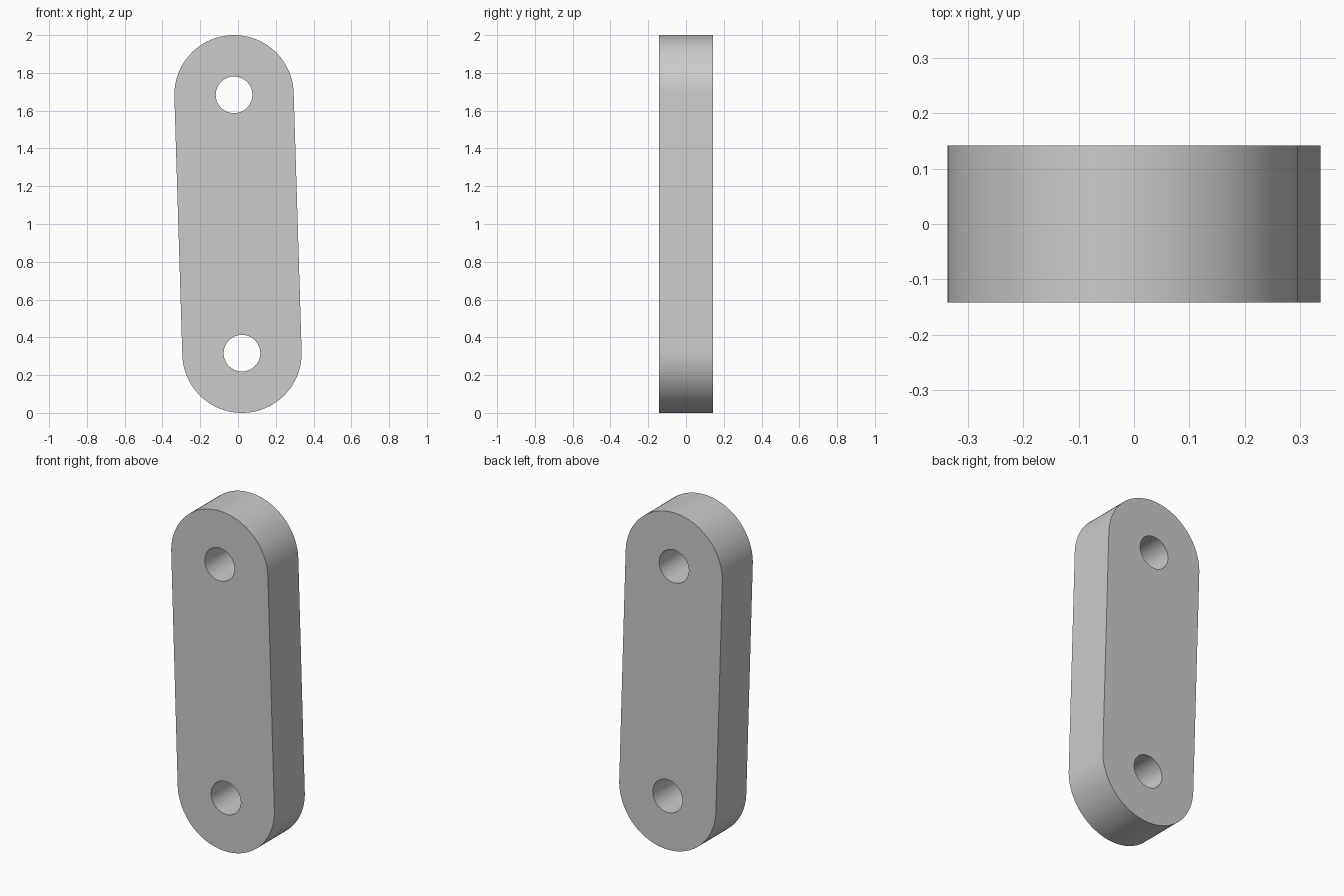
import bpy, bmesh, math
from mathutils import Vector

cube = bpy.data.objects.get("Cube")
if cube:
    bpy.data.objects.remove(cube, do_unlink=True)

END = Vector((-0.021, 0, 0.684))   # upper pin centre, relative to mid height
MID = Vector((0, 0, 1))
OUTER, HOLE, HALF = 0.316, 0.097, 0.142
STEPS = 48
tilt = math.atan2(END.z, END.x) - math.pi / 2

grey = bpy.data.materials.new("plain grey")
grey.use_nodes = True
colour = (0.6, 0.6, 0.6, 1)
grey.diffuse_color = colour
grey.node_tree.nodes["Principled BSDF"].inputs["Base Color"].default_value = colour


def arc(centre, radius, start, sweep, count):
    """Points along an arc in the front plane."""
    angles = [start + sweep * i / count for i in range(count + 1)]
    return [centre + Vector((radius * math.cos(a), -HALF, radius * math.sin(a)))
            for a in angles]


bm = bmesh.new()


def add_loop(points):
    verts = [bm.verts.new(p) for p in points]
    return [bm.edges.new((v, verts[i - 1])) for i, v in enumerate(verts)]


# Rounded outline and the two pin holes
upper, lower = MID + END, MID - END
edges = add_loop(arc(upper, OUTER, tilt, math.pi, STEPS)
                 + arc(lower, OUTER, tilt + math.pi, math.pi, STEPS))
for centre in (upper, lower):
    edges += add_loop(arc(centre, HOLE, 0, math.tau, STEPS)[:-1])

# Fill the front, then extrude to full thickness
bmesh.ops.triangle_fill(bm, edges=edges, use_beauty=True, normal=(0, -1, 0))
result = bmesh.ops.extrude_face_region(bm, geom=bm.faces[:], use_keep_orig=True)
moved = [g for g in result["geom"] if isinstance(g, bmesh.types.BMVert)]
bmesh.ops.translate(bm, verts=moved, vec=(0, 2 * HALF, 0))
bmesh.ops.recalc_face_normals(bm, faces=bm.faces[:])

mesh = bpy.data.meshes.new("link_plate")
bm.to_mesh(mesh)
bm.free()
mesh.materials.append(grey)
plate = bpy.data.objects.new("link_plate", mesh)
bpy.context.collection.objects.link(plate)

# Smooth rims with sharp edges
bpy.context.view_layer.objects.active = plate
plate.select_set(True)
bpy.ops.object.shade_smooth_by_angle(angle=math.radians(30))
